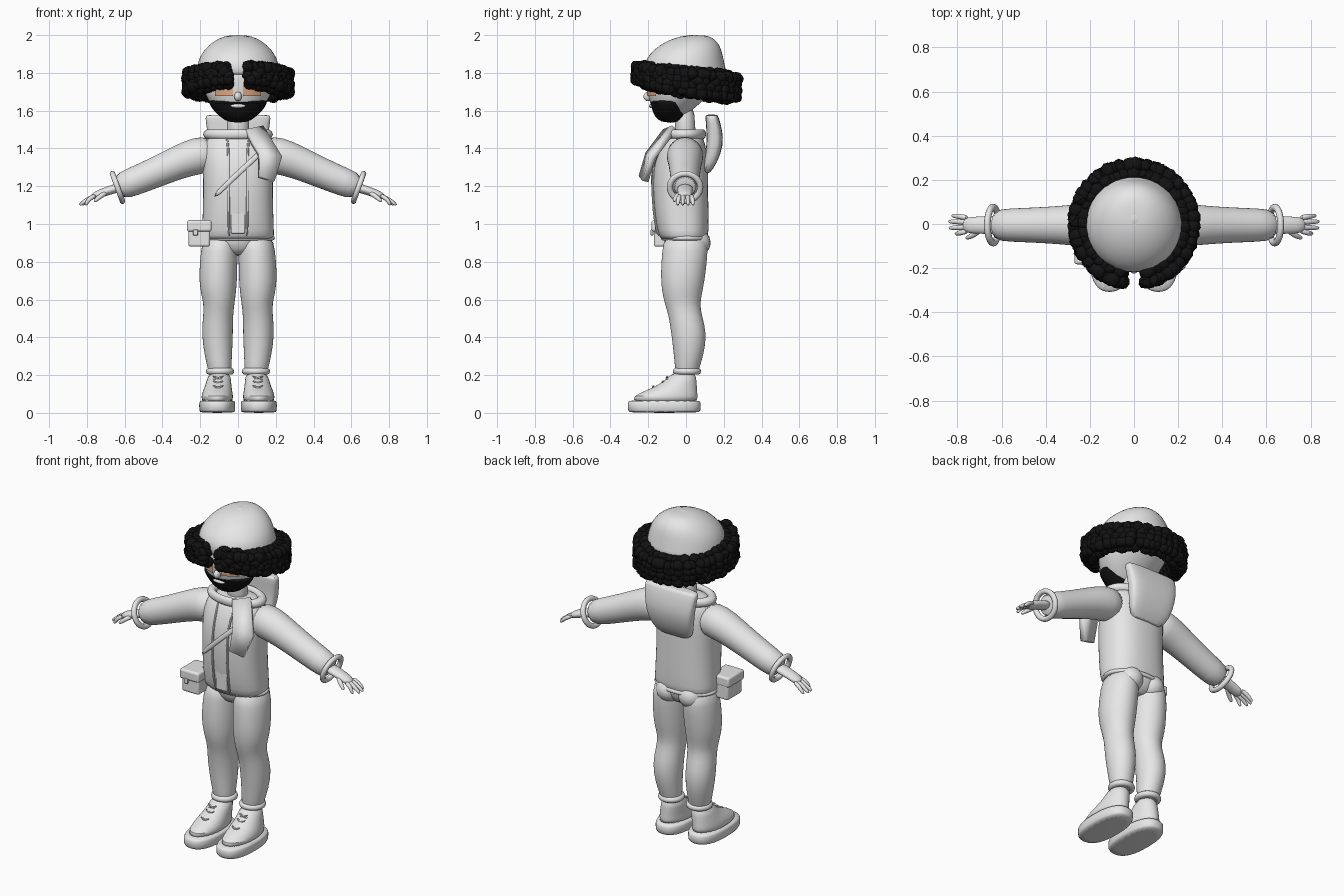
import bpy, bmesh, math, random
from mathutils import Vector, Matrix

if "Cube" in bpy.data.objects:
    bpy.data.objects.remove(bpy.data.objects["Cube"], do_unlink=True)
random.seed(4)


def material(name, rgb):
    m = bpy.data.materials.new(name)
    m.use_nodes = True
    m.diffuse_color = (*rgb, 1)
    m.node_tree.nodes["Principled BSDF"].inputs["Base Color"].default_value = (*rgb, 1)
    return m


GREY = material("plain grey", (0.8, 0.8, 0.8))
BLACK = material("hair black", (0.006, 0.006, 0.006))
TAN = material("eye tan", (0.8, 0.42, 0.22))
parts = []


def finish(ob, name, mat, subsurf=0):
    ob.name = name
    ob.data.materials.append(mat)
    if subsurf:
        ob.modifiers.new("smooth", "SUBSURF").levels = subsurf
    parts.append(ob)
    return ob


def from_bmesh(bm, name, mat, subsurf=0):
    bmesh.ops.recalc_face_normals(bm, faces=bm.faces)
    me = bpy.data.meshes.new(name)
    bm.to_mesh(me)
    bm.free()
    ob = bpy.data.objects.new(name, me)
    bpy.context.collection.objects.link(ob)
    return finish(ob, name, mat, subsurf)


def loft(name, rings, mat=GREY, power=2.0, sides=24, subsurf=1):
    """Skin rings given as (centre, u axis, v axis), closed at both ends."""
    bm = bmesh.new()
    loops = []
    for c, u, v in rings:
        loop = []
        for i in range(sides):
            a = math.tau * i / sides
            p, q = (math.copysign(abs(f) ** (2 / power), f) for f in (math.cos(a), math.sin(a)))
            loop.append(bm.verts.new(c + u * p + v * q))
        loops.append(loop)
    for lo, hi in zip(loops, loops[1:]):
        for i in range(sides):
            j = (i + 1) % sides
            bm.faces.new((lo[i], lo[j], hi[j], hi[i]))
    bm.faces.new(loops[0])
    bm.faces.new(loops[-1])
    return from_bmesh(bm, name, mat, subsurf)


def column(name, rows, side=1, **kw):
    """Upright loft from rows of z, centre x, centre y, radius x, radius y."""
    return loft(name, [(Vector((side * x, y, z)), Vector((rx, 0, 0)), Vector((0, ry, 0)))
                       for z, x, y, rx, ry in rows], **kw)


def tube(name, points, radii, side=1, flat=1.0, **kw):
    """Loft along a path; flat squashes the ring in depth."""
    pts = [Vector((side * x, y, z)) for x, y, z in points]
    rings = []
    for i, p in enumerate(pts):
        d = (pts[min(i + 1, len(pts) - 1)] - pts[max(i - 1, 0)]).normalized()
        u = d.cross(Vector((0, 1, 0))).normalized()
        rings.append((p, u * radii[i], d.cross(u) * radii[i] * flat))
    return loft(name, rings, **kw)


def ball(name, loc, size, mat=GREY):
    bpy.ops.mesh.primitive_uv_sphere_add(segments=24, ring_count=14, location=loc)
    ob = bpy.context.object
    ob.scale = size
    return finish(ob, name, mat)


def box(name, loc, size, bevel=0.012):
    bpy.ops.mesh.primitive_cube_add(size=1, location=loc)
    ob = bpy.context.object
    ob.scale = size
    bpy.ops.object.transform_apply(location=False, rotation=False)
    b = ob.modifiers.new("bevel", "BEVEL")
    b.width, b.segments = bevel, 3
    return finish(ob, name, GREY)


def hoop(name, loc, major, minor, scale=(1, 1, 1), rot=(0, 0, 0)):
    bpy.ops.mesh.primitive_torus_add(location=loc, rotation=rot, major_radius=major,
                                     minor_radius=minor, major_segments=36, minor_segments=10)
    ob = bpy.context.object
    ob.scale = scale
    return finish(ob, name, GREY)


# Head, cap and neck
column("head", [(1.54, 0, -.09, .05, .05), (1.60, 0, -.07, .115, .10), (1.66, 0, -.05, .165, .15),
                (1.72, 0, -.02, .187, .185), (1.80, 0, 0, .21, .21), (1.84, 0, 0, .20, .20)])
column("cap", [(1.78, 0, 0, .22, .215), (1.80, 0, 0, .222, .217), (1.85, 0, -.01, .217, .215),
               (1.90, 0, 0, .197, .195), (1.95, 0, .02, .155, .16), (1.985, 0, .04, .10, .105),
               (2.0, 0, .055, .045, .05)])
ball("cap_button", (0, .025, 1.988), (.03, .035, .012))
column("neck", [(1.42, 0, 0, .065, .06), (1.52, 0, -.005, .058, .052), (1.64, 0, -.01, .06, .055)])

# Beard, mouth and nose
column("beard", [(1.535, 0, -.08, .05, .05), (1.57, 0, -.085, .10, .085), (1.61, 0, -.085, .14, .095),
                 (1.645, 0, -.085, .157, .11), (1.66, 0, -.085, .155, .10)], mat=BLACK)
ball("mouth", (0, -.183, 1.625), (.04, .014, .011))
ball("nose", (0, -.2, 1.675), (.02, .025, .025))


# Eye panels that follow the face
def face_y(x, z):
    t = (z - 1.66) / .06
    return -.05 + .03 * t - (.15 + .035 * t) * math.sqrt(1 - (x / (.165 + .022 * t)) ** 2)


for s, side in ((1, "left"), (-1, "right")):
    bm = bmesh.new()
    bmesh.ops.create_grid(bm, x_segments=6, y_segments=5, size=.5)
    for v in bm.verts:
        x, z = s * (.075 + .095 * v.co.x), 1.715 + .075 * v.co.y
        v.co = (x, face_y(x, z) - .005, z)
    from_bmesh(bm, side + "_eye_panel", TAN)
    ball(side + "_eye", (s * .07, face_y(.07, 1.73) - .004, 1.73), (.024, .006, .014))

# Curly hair: two shells of overlapping clumps, parted at the front
bm = bmesh.new()
COUNT = 46
for i in range(COUNT):
    for layer in (-1, -.33, .33, 1):
        for radius in (.225, .268):
            a = math.tau * (i + random.uniform(0, .8)) / COUNT
            x, y = radius * math.sin(a), radius * math.cos(a)
            if y < 0 and abs(x) < .05:
                continue
            front = max(0, -y / .27)
            spread = (.06 - .018 * front) * (1 if radius < .25 else .8)
            z = 1.75 - .03 * y / .27 + .022 * front ** 2 + layer * spread
            size = random.uniform(.027, .036)
            bmesh.ops.create_icosphere(bm, subdivisions=2, radius=size,
                                       matrix=Matrix.Translation((x, y, z)))
for v in bm.verts:
    v.co += Vector([random.uniform(-.003, .003) for _ in range(3)])
from_bmesh(bm, "curly_hair", BLACK)

# Jacket, hips and collar
column("jacket", [(.915, 0, -.01, .185, .12), (.93, 0, -.012, .193, .13), (1.0, 0, -.02, .19, .142),
                  (1.15, 0, -.03, .185, .148), (1.3, 0, -.03, .187, .148), (1.40, 0, -.018, .19, .128),
                  (1.46, 0, -.01, .165, .10), (1.49, 0, -.005, .11, .075)], power=2.4)
column("hips", [(.83, 0, 0, .05, .07), (.87, 0, 0, .14, .105), (.92, 0, 0, .18, .12),
                (1.0, 0, 0, .175, .12)])
hoop("collar", (0, -.01, 1.475), .115, .022, (1.35, .85, 1.2))
hoop("waistband", (0, -.003, .925), .155, .012, (1.17, .77, 1))
box("shirt_front", (0, -.155, 1.08), (.075, .02, .26), .006)
tube("chest_strap", [(.15, -.13, 1.41), (.08, -.17, 1.34), (-.03, -.182, 1.24), (-.13, -.172, 1.14)],
     [.015] * 4, flat=.5, sides=8)

# Hanging scarf end on the left, hood pack on the back
bm = bmesh.new()
outline = [(.04, -.11, 1.49), (.13, -.06, 1.51), (.23, -.18, 1.35), (.19, -.215, 1.225),
           (.11, -.235, 1.25), (.11, -.2, 1.37)]
bm.faces.new([bm.verts.new(p) for p in outline])
bmesh.ops.triangulate(bm, faces=bm.faces[:])
scarf = from_bmesh(bm, "scarf_end", GREY)
solid = scarf.modifiers.new("thickness", "SOLIDIFY")
solid.thickness, solid.offset = .035, 0
column("hood_pack", [(1.26, 0, .10, .10, .02), (1.32, 0, .13, .135, .035), (1.42, 0, .155, .155, .045),
                     (1.50, 0, .15, .165, .042), (1.57, 0, .137, .175, .035), (1.58, 0, .135, .17, .03)],
       power=3.5)

# Hip pouch on the right
box("pouch", (-.205, -.10, .945), (.115, .14, .13))
box("pouch_flap", (-.205, -.105, .99), (.13, .155, .06))
box("pouch_clasp", (-.225, -.18, .955), (.025, .014, .03), .004)

for s, side in ((1, "left"), (-1, "right")):
    # Jacket edge
    tube(side + "_jacket_edge", [(.045, -.142, .93), (.05, -.164, 1.0), (.05, -.178, 1.15),
                                 (.05, -.176, 1.3), (.05, -.143, 1.4), (.06, -.105, 1.46)],
         [.007] * 6, s, sides=8)

    # Sleeve and rolled cuff
    tube(side + "_sleeve", [(.12, -.005, 1.375), (.22, -.005, 1.362), (.32, -.005, 1.325),
                            (.45, -.005, 1.267), (.56, -.005, 1.222), (.645, -.005, 1.19)],
         [.095, .1, .088, .08, .076, .07], s)
    hoop(side + "_sleeve_cuff", (s * .638, -.005, 1.194), .073, .015, (1.05, 1.1, 1),
         (0, s * math.radians(110), 0))

    # Hand
    tube(side + "_palm", [(.62, -.005, 1.195), (.67, -.005, 1.182), (.71, -.005, 1.168),
                          (.75, -.005, 1.153), (.775, -.005, 1.14)],
         [.026, .024, .023, .022, .014], s, flat=1.7, sides=16)
    for k, (y, reach) in enumerate(((-.04, .81), (-.016, .838), (.01, .84), (.034, .825))):
        tube(f"{side}_finger_{k + 1}", [(.75, y * .8, 1.152), (.79, y, 1.135), (reach - .008, y * 1.1, 1.107),
                                        (reach, y * 1.1, 1.10)], [.013, .013, .010, .005], s, sides=10)
    tube(side + "_thumb", [(.69, -.02, 1.17), (.725, -.05, 1.15), (.755, -.062, 1.125), (.76, -.064, 1.118)],
         [.014, .014, .011, .005], s, sides=10)

    # Trouser leg, seat and ankle roll
    column(side + "_leg", [(.20, .095, .005, .058, .058), (.23, .097, .005, .062, .063),
                           (.31, .105, .015, .074, .08), (.42, .11, .017, .084, .095),
                           (.52, .105, -.005, .079, .088), (.58, .10, -.02, .082, .094),
                           (.65, .105, -.02, .097, .11), (.74, .105, -.015, .102, .12),
                           (.86, .10, -.005, .098, .122), (.95, .09, 0, .09, .115)], s)
    ball(side + "_seat", (s * .075, .045, .90), (.078, .085, .075))
    hoop(side + "_ankle_roll", (s * .095, .005, .22), .057, .018)

    # Boot, sole and laces
    column(side + "_boot", [(.05, .11, -.11, .085, .178), (.09, .11, -.11, .085, .172),
                            (.12, .108, -.075, .077, .135), (.16, .102, -.03, .066, .087),
                            (.22, .097, -.01, .058, .063)], s)
    column(side + "_sole", [(0, .11, -.115, .09, .188), (.008, .11, -.115, .096, .194),
                            (.06, .11, -.115, .097, .195), (.068, .11, -.115, .091, .19)], s, power=2.5)
    for z, y in ((.135, -.175), (.16, -.125), (.185, -.102)):
        for d in (-1, 1):
            tube(f"{side}_lace", [(.105 - .03, y + .008, z - d * .01), (.105, y - .006, z),
                                  (.105 + .03, y + .008, z + d * .01)], [.006] * 3, s, sides=6)

# Smooth shading with sharp creases kept
bpy.ops.object.select_all(action="DESELECT")
for ob in parts:
    ob.select_set(True)
bpy.context.view_layer.objects.active = parts[0]
bpy.ops.object.shade_smooth_by_angle(angle=math.radians(40))
